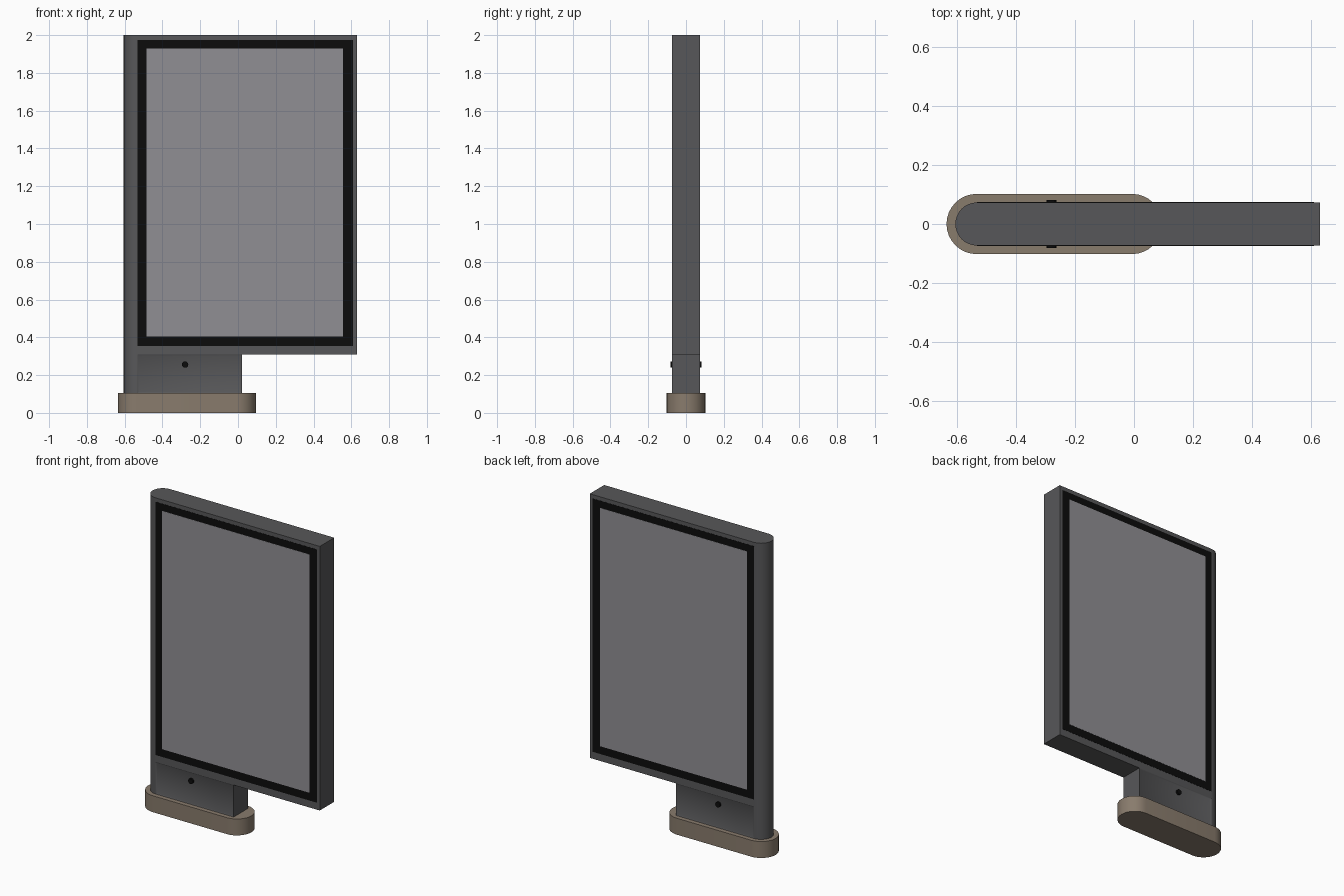
import bpy, bmesh, math
from mathutils import Matrix

if "Cube" in bpy.data.objects:
    bpy.data.objects.remove(bpy.data.objects["Cube"])


def material(name, rgb):
    m = bpy.data.materials.new(name)
    m.diffuse_color = (*rgb, 1)
    m.use_nodes = True
    m.node_tree.nodes["Principled BSDF"].inputs["Base Color"].default_value = m.diffuse_color
    return m


GREY = material("dark grey metal", (0.096, 0.096, 0.1))
TAN = material("stone tan", (0.25, 0.2, 0.152))
BLACK = material("black border", (0.0035, 0.0035, 0.0035))
SCREEN = material("screen grey", (0.28, 0.275, 0.295))


def finish(name, bm, mat, smooth=True):
    bmesh.ops.recalc_face_normals(bm, faces=bm.faces)
    me = bpy.data.meshes.new(name)
    bm.to_mesh(me)
    bm.free()
    me.materials.append(mat)
    ob = bpy.data.objects.new(name, me)
    bpy.context.collection.objects.link(ob)
    if smooth:
        bpy.context.view_layer.objects.active = ob
        ob.select_set(True)
        bpy.ops.object.shade_smooth_by_angle(angle=math.radians(30))
        ob.select_set(False)
    return ob


def arc(cx, r, start, n=16):
    return [(cx + r * math.cos(start + math.pi * i / n),
             r * math.sin(start + math.pi * i / n)) for i in range(n + 1)]


def extrude_outline(outline, z0, z1):
    bm = bmesh.new()
    face = bm.faces.new([bm.verts.new((x, y, z0)) for x, y in outline])
    top = bmesh.ops.extrude_face_region(bm, geom=[face])["geom"]
    bmesh.ops.translate(bm, vec=(0, 0, z1 - z0),
                        verts=[v for v in top if isinstance(v, bmesh.types.BMVert)])
    bmesh.ops.recalc_face_normals(bm, faces=bm.faces)
    return bm


def box(name, x0, x1, y0, y1, z0, z1, mat):
    bm = extrude_outline([(x0, y0), (x1, y0), (x1, y1), (x0, y1)], z0, z1)
    return finish(name, bm, mat, smooth=False)


R = 0.073            # half thickness of the housing
LEFT = -0.605 + R    # where the rounded left edge starts
round_edge = arc(LEFT, R, math.pi / 2)

# Base: fully rounded slab
slab = arc(-0.533, 0.102, math.pi / 2) + arc(-0.007, 0.102, -math.pi / 2)
finish("base", extrude_outline(slab, 0, 0.105), TAN)

# Pedestal with a shallow recessed service door on both sides
bm = extrude_outline(round_edge + [(0.02, -R), (0.02, R)], 0.105, 0.31)
doors = [f for f in bm.faces if abs(f.normal.y) > 0.999 and f.calc_area() > 0.05]
bmesh.ops.inset_individual(bm, faces=doors, thickness=0.01, depth=-0.004)
finish("pedestal", bm, GREY)

# Display housing, rounded on the left
finish("display_housing",
       extrude_outline(round_edge + [(0.63, -R), (0.63, R)], 0.31, 2.0), GREY)

# Border, screen and door lock on front and back
for side, s in (("front", -1), ("back", 1)):
    y = s * R
    box(side + "_border", LEFT, 0.61, y - s * 0.002, y + s * 0.001, 0.355, 1.975, BLACK)
    box(side + "_screen", -0.485, 0.557, y - s * 0.001, y + s * 0.002, 0.405, 1.93, SCREEN)
    bm = bmesh.new()
    bmesh.ops.create_cone(bm, cap_ends=True, segments=12, radius1=0.017, radius2=0.017,
                          depth=0.02,
                          matrix=Matrix.Translation((-0.28, s * 0.071, 0.256))
                          @ Matrix.Rotation(math.pi / 2, 4, 'X'))
    finish(side + "_door_lock", bm, BLACK)
